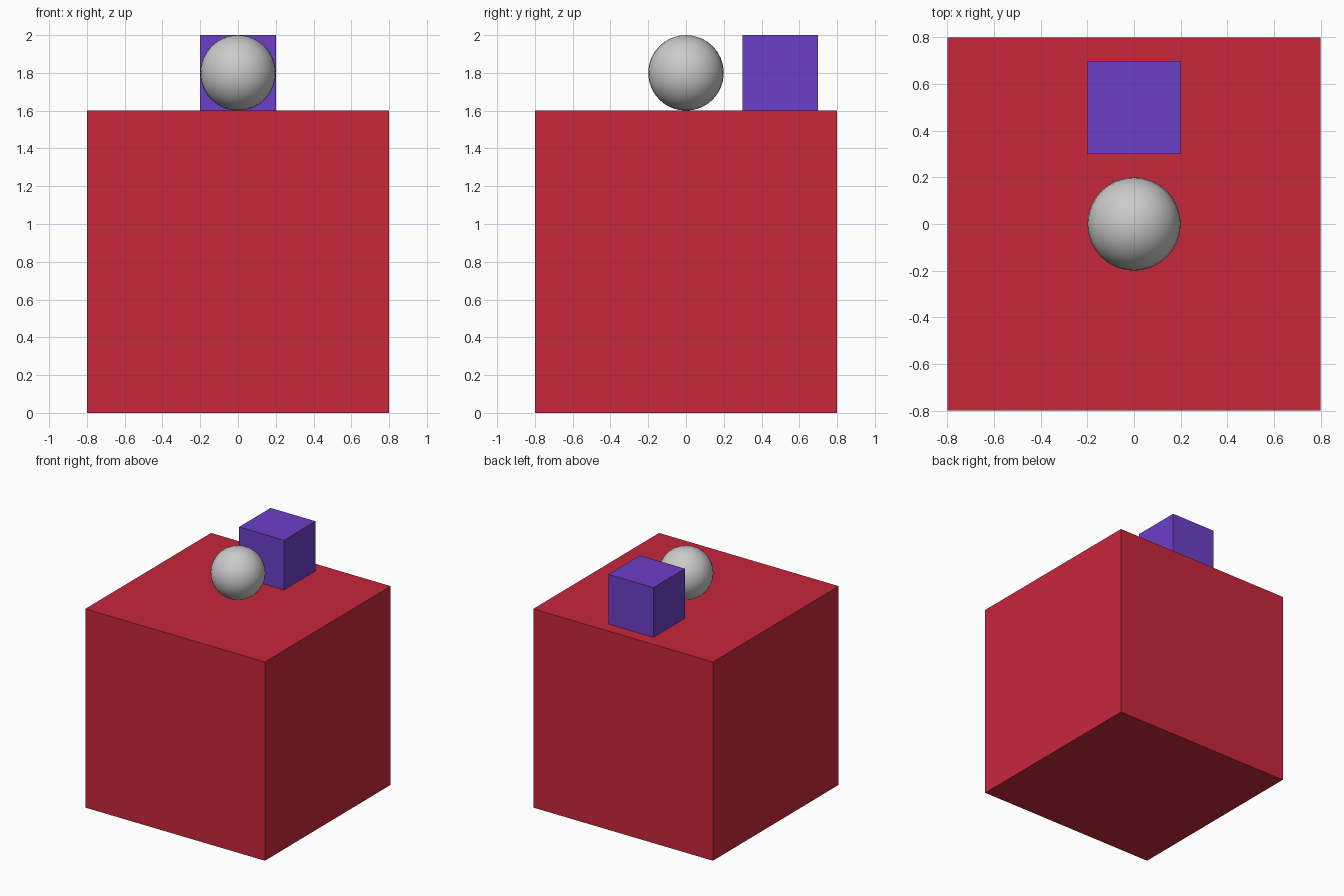
import bpy

if "Cube" in bpy.data.objects:
    bpy.data.objects.remove(bpy.data.objects["Cube"])


def material(name, color):
    mat = bpy.data.materials.new(name)
    mat.diffuse_color = color
    mat.use_nodes = True
    mat.node_tree.nodes["Principled BSDF"].inputs["Base Color"].default_value = mat.diffuse_color
    return mat


def cube(name, size, location, mat):
    bpy.ops.mesh.primitive_cube_add(size=size, location=location)
    obj = bpy.context.object
    obj.name = name
    obj.data.materials.append(mat)
    return obj


red = material("red", (0.58, 0.02, 0.045, 1))
purple = material("purple", (0.15, 0.05, 0.58, 1))

# Large base block
cube("base_block", 1.6, (0, 0, 0.8), red)

# Small block resting near the back edge
cube("small_block", 0.4, (0, 0.5, 1.8), purple)

# Ball resting on the centre of the base
bpy.ops.mesh.primitive_uv_sphere_add(segments=32, ring_count=16, radius=0.2, location=(0, 0, 1.8))
ball = bpy.context.object
ball.name = "ball"
bpy.ops.object.shade_smooth()
